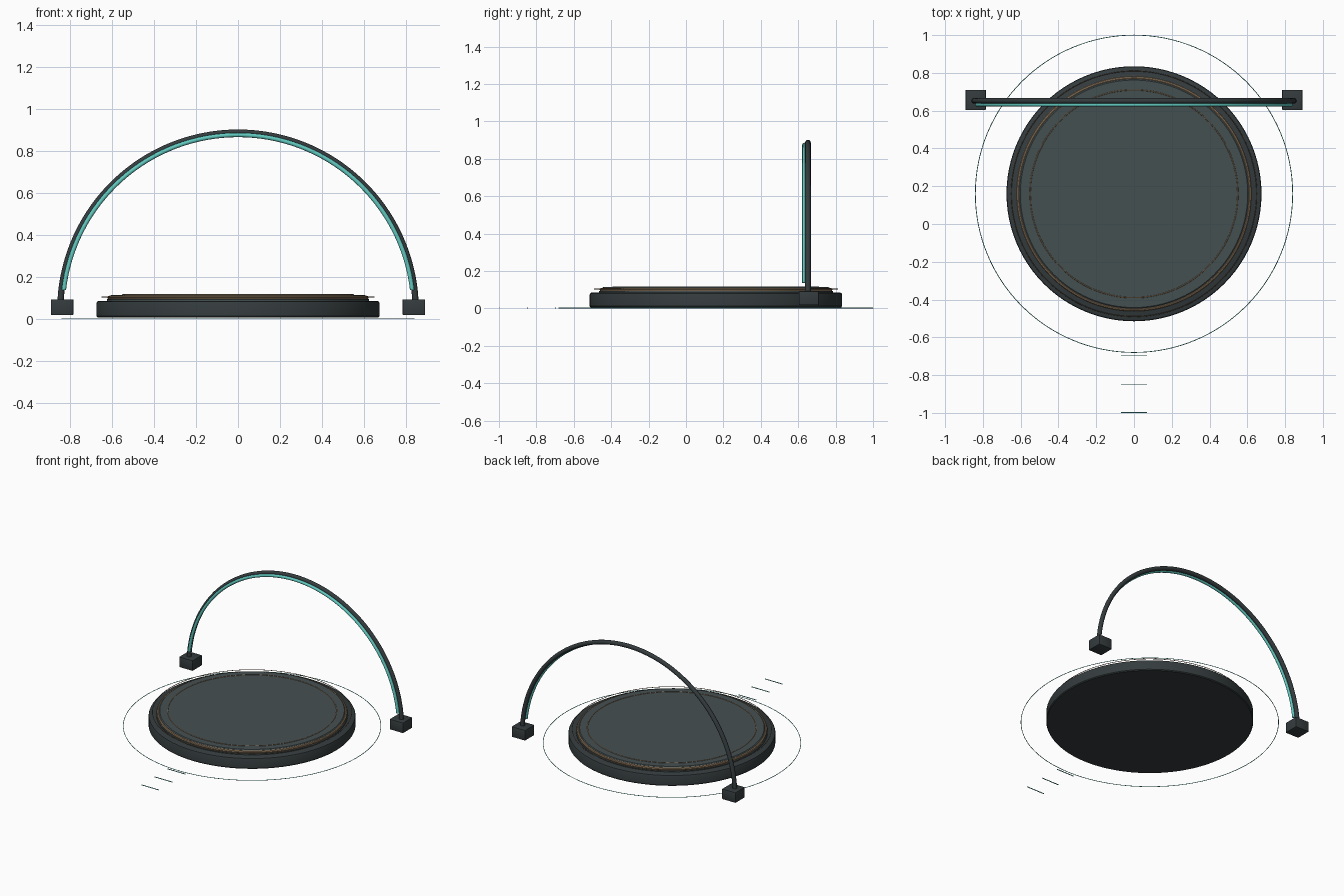
import bpy, bmesh
from math import cos, sin, pi, radians

if "Cube" in bpy.data.objects:
    bpy.data.objects.remove(bpy.data.objects["Cube"])

CY = 0.16  # platform centre in y


def mat(name, rgb):
    m = bpy.data.materials.new(name)
    m.diffuse_color = (*rgb, 1)
    m.use_nodes = True
    m.node_tree.nodes["Principled BSDF"].inputs["Base Color"].default_value = m.diffuse_color
    return m


DARK = mat("dark_metal", (0.035, 0.045, 0.048))
DECK = mat("deck_grey", (0.06, 0.08, 0.082))
BRONZE = mat("bronze", (0.25, 0.17, 0.10))
TEAL = mat("teal_light", (0.12, 0.58, 0.52))


def finish(name, bm, material, smooth=True):
    bmesh.ops.recalc_face_normals(bm, faces=bm.faces)
    me = bpy.data.meshes.new(name)
    bm.to_mesh(me)
    bm.free()
    ob = bpy.data.objects.new(name, me)
    bpy.context.collection.objects.link(ob)
    me.materials.append(material)
    if smooth:
        bpy.ops.object.select_all(action='DESELECT')
        ob.select_set(True)
        bpy.context.view_layer.objects.active = ob
        bpy.ops.object.shade_smooth_by_angle(angle=radians(35))
    return ob


def lathe(name, profile, material, n=96):
    """Solid disc from (radius, z) points running bottom to top."""
    bm = bmesh.new()
    rings = [[bm.verts.new((r * cos(2 * pi * i / n), CY + r * sin(2 * pi * i / n), z))
              for i in range(n)] for r, z in profile]
    for a, b in zip(rings, rings[1:]):
        for i in range(n):
            j = (i + 1) % n
            bm.faces.new((a[i], a[j], b[j], b[i]))
    bm.faces.new(rings[0])
    bm.faces.new(rings[-1])
    return finish(name, bm, material)


def ring(name, radius, z, minor, material, n=128, sides=8):
    """Thin torus lying flat around the platform centre."""
    bm = bmesh.new()
    loops = []
    for i in range(n):
        a = 2 * pi * i / n
        loop = []
        for k in range(sides):
            t = 2 * pi * k / sides
            r = radius + minor * cos(t)
            loop.append(bm.verts.new((r * cos(a), CY + r * sin(a), z + minor * sin(t))))
        loops.append(loop)
    for i in range(n):
        a, b = loops[i], loops[(i + 1) % n]
        for k in range(sides):
            m = (k + 1) % sides
            bm.faces.new((a[k], b[k], b[m], a[m]))
    return finish(name, bm, material)


def arc(name, radius, y, zc, z_end, minor, material, n=64, sides=12):
    """Upright round tube following an arc that ends at height z_end."""
    from math import asin
    s = asin((z_end - zc) / radius)
    bm = bmesh.new()
    loops = []
    for i in range(n + 1):
        a = s + (pi - 2 * s) * i / n
        loop = []
        for k in range(sides):
            t = 2 * pi * k / sides
            r = radius + minor * cos(t)
            loop.append(bm.verts.new((r * cos(a), y + minor * sin(t), zc + r * sin(a))))
        loops.append(loop)
    for a, b in zip(loops, loops[1:]):
        for k in range(sides):
            m = (k + 1) % sides
            bm.faces.new((a[k], b[k], b[m], a[m]))
    bm.faces.new(loops[0])
    bm.faces.new(loops[-1])
    return finish(name, bm, material)


def box(name, centre, size, material, bevel=0.0):
    bm = bmesh.new()
    bmesh.ops.create_cube(bm, size=1)
    for v in bm.verts:
        v.co = [c + s * p for c, s, p in zip(centre, size, v.co)]
    if bevel:
        bmesh.ops.bevel(bm, geom=bm.edges[:], offset=bevel, segments=2,
                        profile=0.5, affect='EDGES')
    return finish(name, bm, material, bevel > 0)


# round platform: base, raised deck
lathe("platform_base", [(0.67, 0.006), (0.675, 0.012), (0.675, 0.074), (0.672, 0.081),
                        (0.665, 0.085)], DARK)
lathe("platform_deck", [(0.625, 0.08), (0.625, 0.092), (0.608, 0.1), (0.608, 0.109),
                        (0.602, 0.114)], DECK)

# trim rings and the floor guide ring
ring("bronze_trim", 0.612, 0.1, 0.01, BRONZE)
ring("deck_inlay_ring", 0.55, 0.114, 0.003, BRONZE)
ring("outer_trim_line", 0.65, 0.104, 0.002, BRONZE)
ring("floor_ring", 0.84, 0.002, 0.002, TEAL)

# arch with light strip on its inner front side
arc("arch", 0.847, 0.652, 0.04, 0.085, 0.015, DARK)
arc("arch_light", 0.836, 0.632, 0.04, 0.137, 0.0105, TEAL)

# arch feet
for side, x in (("left", -0.838), ("right", 0.838)):
    box(side + "_arch_foot", (x, 0.657, 0.055), (0.107, 0.107, 0.074), DARK, 0.003)

# approach marks on the floor
for i, y in enumerate((-0.698, -0.848, -0.998)):
    box(f"floor_mark_{i + 1}", (0, y, 0.002), (0.14, 0.004, 0.004), TEAL)
